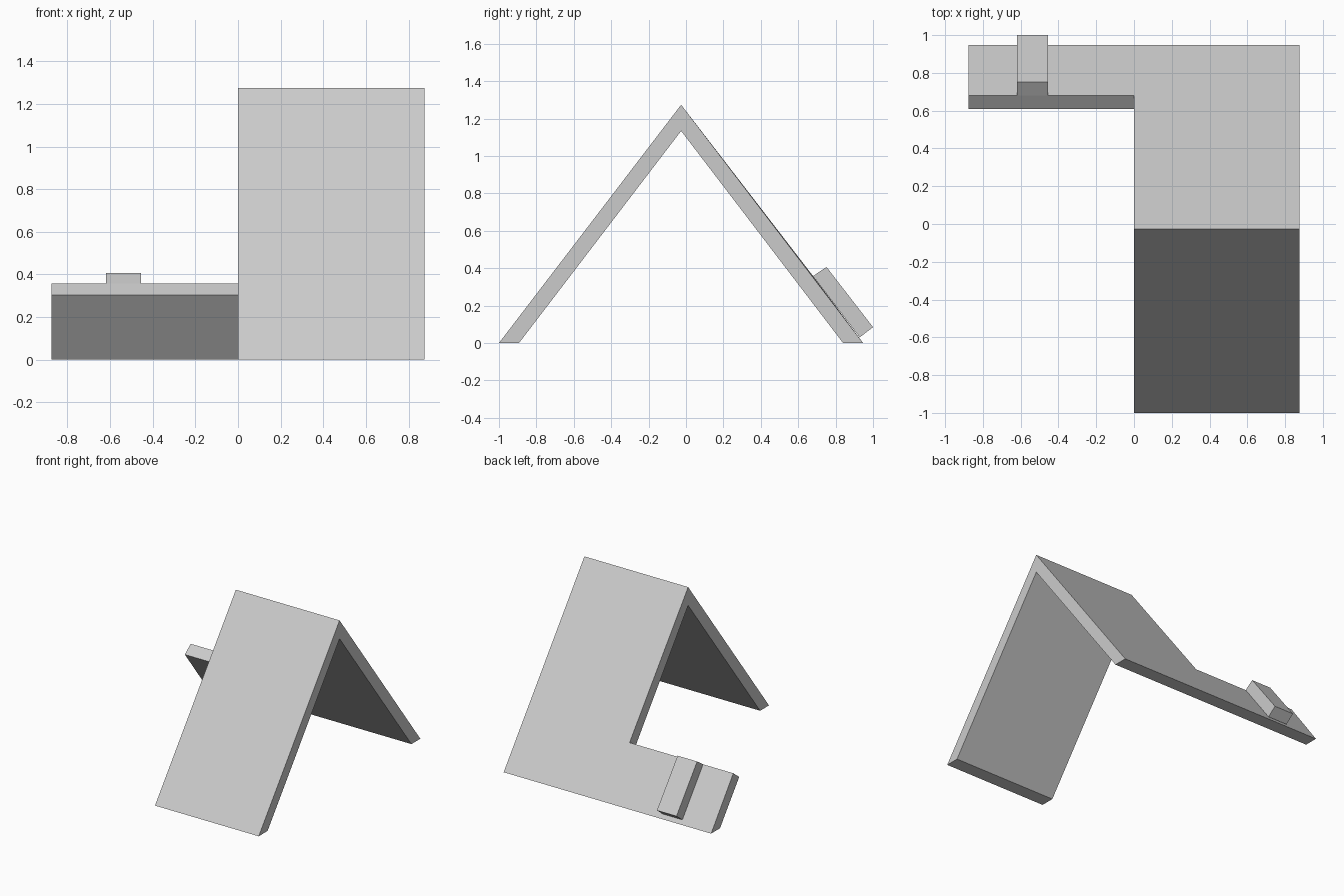
import bpy
import bmesh

if "Cube" in bpy.data.objects:
    bpy.data.objects.remove(bpy.data.objects["Cube"])

grey = bpy.data.materials.new("plain_grey")
grey.diffuse_color = (0.6, 0.6, 0.6, 1)
grey.use_nodes = True
grey.node_tree.nodes["Principled BSDF"].inputs["Base Color"].default_value = grey.diffuse_color

W = 0.875  # half width


def slab(name, outline, panels):
    """Thick sheet: outline holds (x, outer yz, inner yz); panels are flat index loops."""
    bm = bmesh.new()
    outer = [bm.verts.new((x, *o)) for x, o, i in outline]
    inner = [bm.verts.new((x, *i)) for x, o, i in outline]
    for p in panels:
        bm.faces.new([outer[k] for k in p])
        bm.faces.new([inner[k] for k in reversed(p)])
    n = len(outline)
    for k in range(n):
        j = (k + 1) % n
        bm.faces.new((outer[j], outer[k], inner[k], inner[j]))
    bmesh.ops.recalc_face_normals(bm, faces=bm.faces)
    me = bpy.data.meshes.new(name)
    bm.to_mesh(me)
    bm.free()
    me.materials.append(grey)
    ob = bpy.data.objects.new(name, me)
    bpy.context.collection.objects.link(ob)
    return ob


# Cross-section corners (y, z), outer then inner
front_foot = ((-1.0, 0), (-0.893, 0))
ridge = ((-0.026, 1.274), (-0.026, 1.134))
back_foot = ((0.947, 0), (0.84, 0))
tab_top = ((0.6795, 0.358), (0.609, 0.303))

# Folded stand: front panel plus L-shaped back panel with side tab
slab("folded_stand", [
    (0, *front_foot), (W, *front_foot), (W, *ridge), (W, *back_foot),
    (-W, *back_foot), (-W, *tab_top), (0, *tab_top), (0, *ridge),
], [(0, 1, 2, 7), (2, 3, 4, 5, 6, 7)])

# Raised bar resting on the tab
bar_top = ((0.751, 0.407), (0.6795, 0.358))
bar_bottom = ((1.0, 0.085), (0.929, 0.0305))
slab("raised_bar", [
    (-0.62, *bar_bottom), (-0.62, *bar_top),
    (-0.455, *bar_top), (-0.455, *bar_bottom),
], [(0, 1, 2, 3)])
